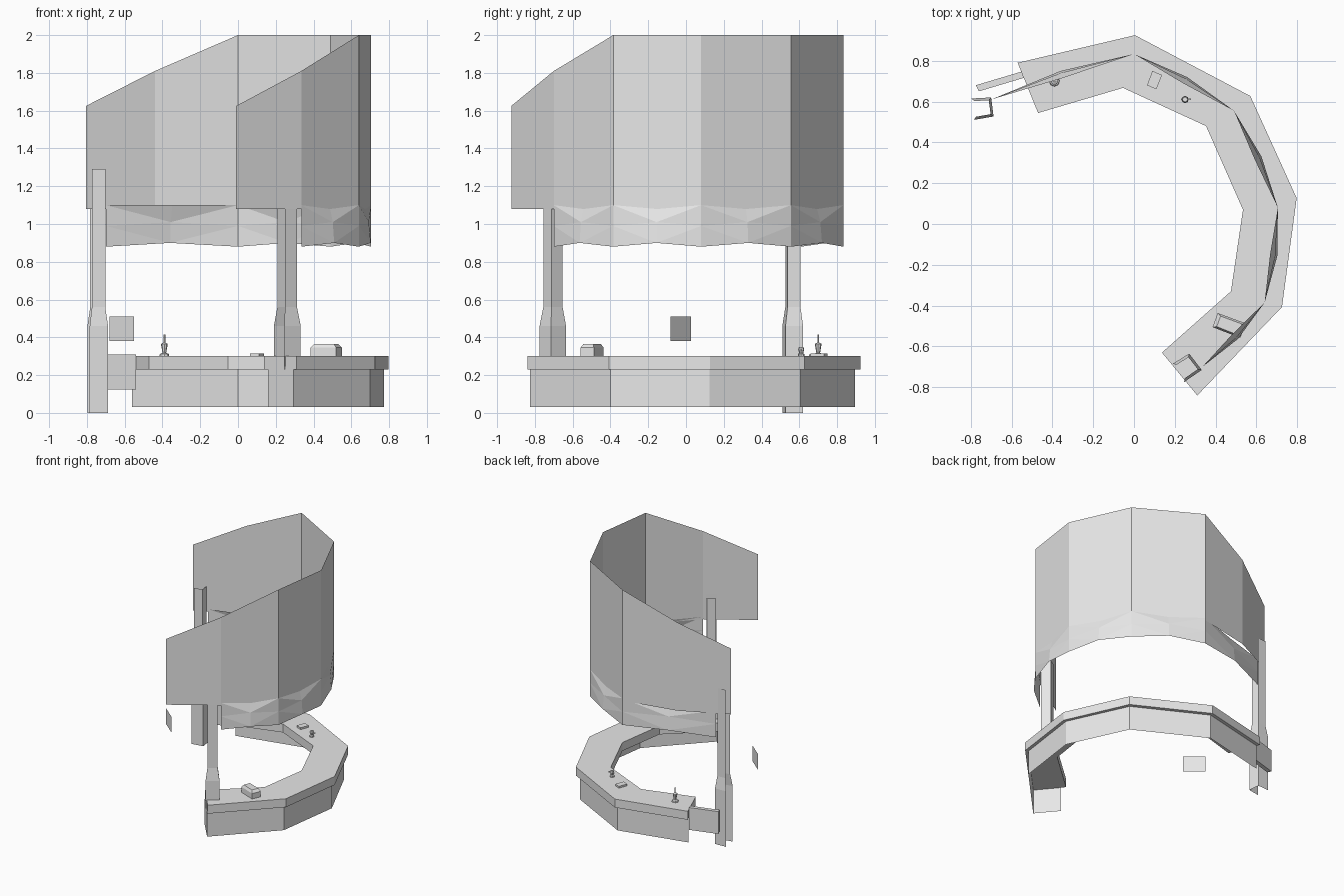
import bpy, bmesh, math
from mathutils import Vector

cube = bpy.data.objects.get("Cube")
if cube:
    bpy.data.objects.remove(cube, do_unlink=True)

grey = bpy.data.materials.new("light_grey")
grey.use_nodes = True
grey.diffuse_color = (0.8, 0.8, 0.8, 1)
grey.node_tree.nodes["Principled BSDF"].inputs["Base Color"].default_value = (0.8, 0.8, 0.8, 1)


def finish(name, bm):
    bmesh.ops.recalc_face_normals(bm, faces=bm.faces)
    mesh = bpy.data.meshes.new(name)
    bm.to_mesh(mesh)
    bm.free()
    mesh.materials.append(grey)
    obj = bpy.data.objects.new(name, mesh)
    bpy.context.collection.objects.link(obj)
    return obj


def loft(name, rows, closed=False, caps=False):
    """Skin neighbouring rows of points with quads."""
    bm = bmesh.new()
    grid = [[bm.verts.new(p) for p in row] for row in rows]
    n = len(grid[0])
    for low, high in zip(grid, grid[1:]):
        for i in range(n if closed else n - 1):
            j = (i + 1) % n
            bm.faces.new((low[i], low[j], high[j], high[i]))
    if caps:
        bm.faces.new(grid[0][::-1])
        bm.faces.new(grid[-1])
    return finish(name, bm)


def at(path, z):
    return [(x, y, z) for x, y in path]


def scaled(path, s):
    c = sum((Vector(p) for p in path), Vector((0, 0))) / len(path)
    return [tuple(c + (Vector(p) - c) * s) for p in path]


def prism(name, path, z0, z1):
    return loft(name, [at(path, z0), at(path, z1)], True, True)


def lathe(name, x, y, profile, sides=8):
    rings = [[(x + r * math.cos(math.tau * k / sides), y + r * math.sin(math.tau * k / sides), z)
              for k in range(sides)] for r, z in profile]
    return loft(name, rings, True, True)


# Counter slab
outer = [(-0.57, 0.79), (0.005, 0.925), (0.57, 0.627), (0.797, 0.127), (0.725, -0.407), (0.31, -0.84)]
inner = [(-0.47, 0.544), (-0.054, 0.667), (0.353, 0.48), (0.534, 0.07), (0.475, -0.33), (0.137, -0.63)]
loft("counter_top", [at(outer, 0.23), at(outer, 0.3), at(inner, 0.3), at(inner, 0.23), at(outer, 0.23)])
for tag, i in (("right", 0), ("left", -1)):
    loft("counter_end_" + tag, [at([outer[i], inner[i]], 0.23), at([outer[i], inner[i]], 0.3)])

# Open skirt under the counter, with its end panel
skirt = [(-0.56, 0.765), (0, 0.895), (0.55, 0.605), (0.772, 0.125), (0.70, -0.4), (0.295, -0.825)]
loft("counter_skirt", [at(skirt, 0.03), at(skirt, 0.23)])
end = [(0.295, -0.826), (0.158, -0.662)]
loft("skirt_end_panel", [at(end, 0.03), at(end, 0.245)])

# Bracket joining the skirt to the rear post
prism("side_bracket", [(-0.775, 0.68), (-0.76, 0.65), (-0.54, 0.716), (-0.55, 0.747)], 0.125, 0.31)

# Tall surrounding screen with sloping ends
screen = [(-0.805, 0.563), (-0.44, 0.74), (0, 0.833), (0.49, 0.555),
          (0.705, 0.08), (0.64, -0.385), (0.335, -0.70), (-0.01, -0.925)]
heights = [1.625, 1.81, 2, 2, 2, 2, 1.81, 1.625]
loft("screen_wall", [at(screen, 1.08), [(x, y, h) for (x, y), h in zip(screen, heights)]])

# Faceted valance below the screen, bowed at each midpoint
corners = [(-0.70, 0.61)] + screen[2:7]
rows = [[], [], []]
for i, a in enumerate(corners):
    a = Vector(a)
    for row, z in zip(rows, (0.88, 0.99, 1.1)):
        row.append((a.x, a.y, z))
    if i < len(corners) - 1:
        b = Vector(corners[i + 1])
        m, d = (a + b) / 2, (b - a).normalized()
        out = Vector((-d.y, d.x))
        for row, z, bow in zip(rows, (0.9, 1.01, 1.1), (0.03, 0.02, -0.006)):
            p = m + out * bow
            row.append((p.x, p.y, z))
valance = loft("lower_valance", rows)
bm = bmesh.new()
bm.from_mesh(valance.data)
bmesh.ops.triangulate(bm, faces=bm.faces)
bm.to_mesh(valance.data)
bm.free()

# Channel posts, open on one side and narrower above
posts = {
    "rear_post": ([(-0.797, 0.615), (-0.70, 0.62), (-0.688, 0.527), (-0.785, 0.51)], 0),
    "front_post": ([(0.19, -0.685), (0.27, -0.635), (0.332, -0.715), (0.245, -0.775)], 0.23),
}
for name, (foot, base) in posts.items():
    neck = scaled(foot, 0.73)
    loft(name, [at(foot, base), at(foot, 0.46), at(neck, 0.56), at(neck, 1.29)])

# Floating panel in the opening
panel = [(-0.68, 0.027), (-0.55, -0.082)]
loft("floating_panel", [at(panel, 0.38), at(panel, 0.51)])

# Chamfered box on the counter
box = [(0.385, -0.505), (0.41, -0.436), (0.55, -0.488), (0.52, -0.558)]
loft("counter_box", [at(box, 0.3), at(box, 0.345), at(scaled(box, 0.75), 0.366)], True, True)

# Small fittings on the counter
prism("counter_plate", [(0.09, 0.75), (0.137, 0.73), (0.11, 0.66), (0.064, 0.68)], 0.3, 0.315)
lathe("tall_tap", -0.39, 0.70, [(0.026, 0.3), (0.024, 0.312), (0.01, 0.318), (0.018, 0.365),
                                (0.005, 0.372), (0.005, 0.415)])
lathe("short_knob", 0.25, 0.61, [(0.018, 0.3), (0.018, 0.312), (0.01, 0.316), (0.016, 0.335), (0.012, 0.35)])
prism("knob_lever", [(0.23, 0.607), (0.28, 0.607), (0.28, 0.615), (0.23, 0.615)], 0.33, 0.337)
